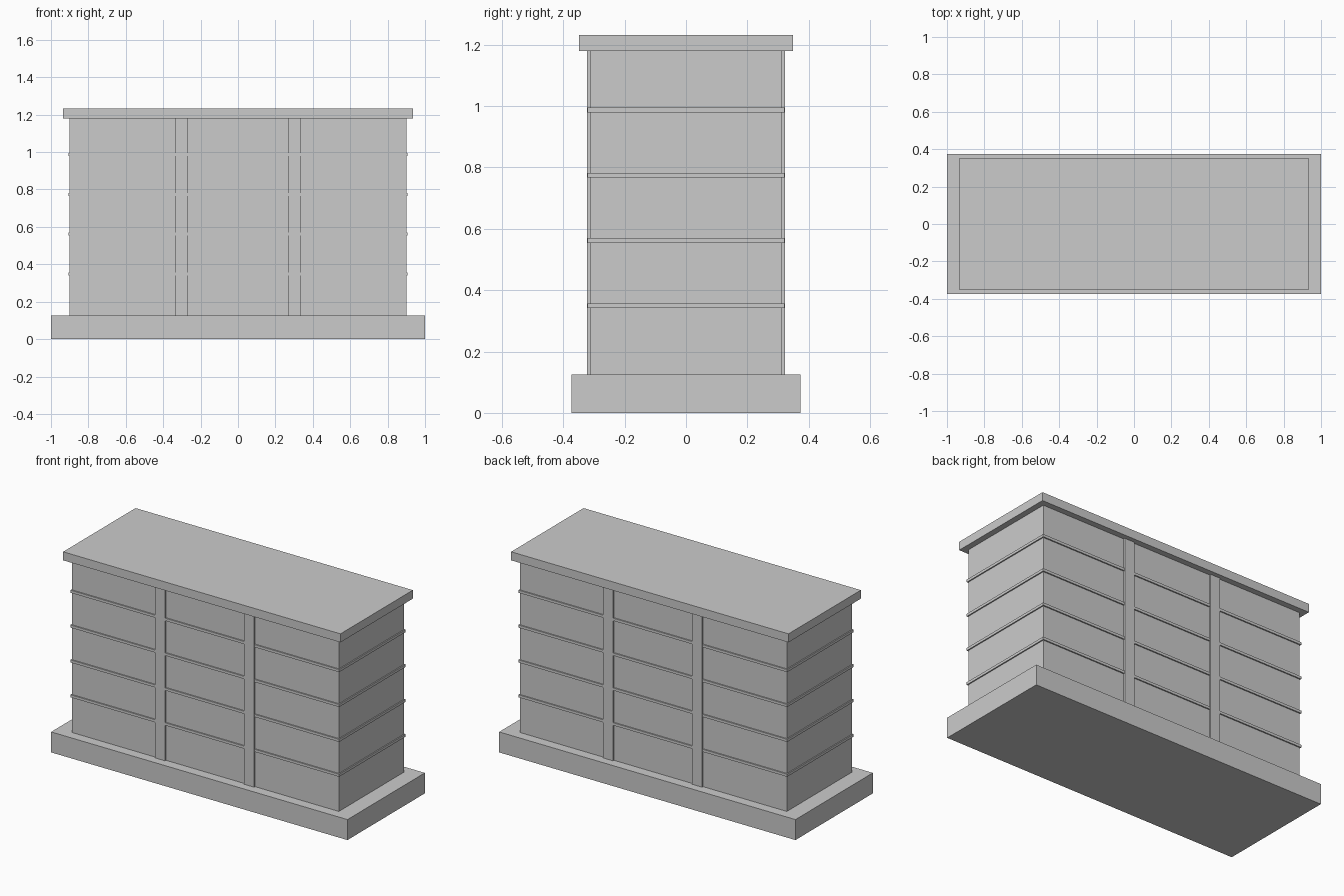
import bpy

if "Cube" in bpy.data.objects:
    bpy.data.objects.remove(bpy.data.objects["Cube"])


def box(name, x0, x1, y0, y1, z0, z1):
    bpy.ops.mesh.primitive_cube_add(size=1, location=((x0 + x1) / 2, (y0 + y1) / 2, (z0 + z1) / 2))
    ob = bpy.context.object
    ob.name = name
    ob.scale = (x1 - x0, y1 - y0, z1 - z0)
    bpy.ops.object.transform_apply(location=False, rotation=False, scale=True)
    return ob


BASE_TOP, BODY_TOP, TOP = 0.125, 1.18, 1.232

# plinth, main body and overhanging top slab
box("plinth", -1, 1, -0.373, 0.373, 0, BASE_TOP)
box("body", -0.9, 0.9, -0.313, 0.313, BASE_TOP, BODY_TOP)
box("top_slab", -0.936, 0.936, -0.349, 0.349, BODY_TOP, TOP)

# thin ledges wrapping all round the body
for i in range(4):
    z = 0.349 + 0.2127 * i
    box(f"ledge_{i + 1}", -0.907, 0.907, -0.3205, 0.3205, z - 0.008, z + 0.008)

# upright strips dividing front and back into three bays
for side, sx in (("left", -1), ("right", 1)):
    for face, sy in (("front", -1), ("back", 1)):
        xs = sorted((sx * 0.267, sx * 0.335))
        ys = sorted((sy * 0.30, sy * 0.322))
        box(f"{face}_{side}_upright", *xs, *ys, BASE_TOP, BODY_TOP)
